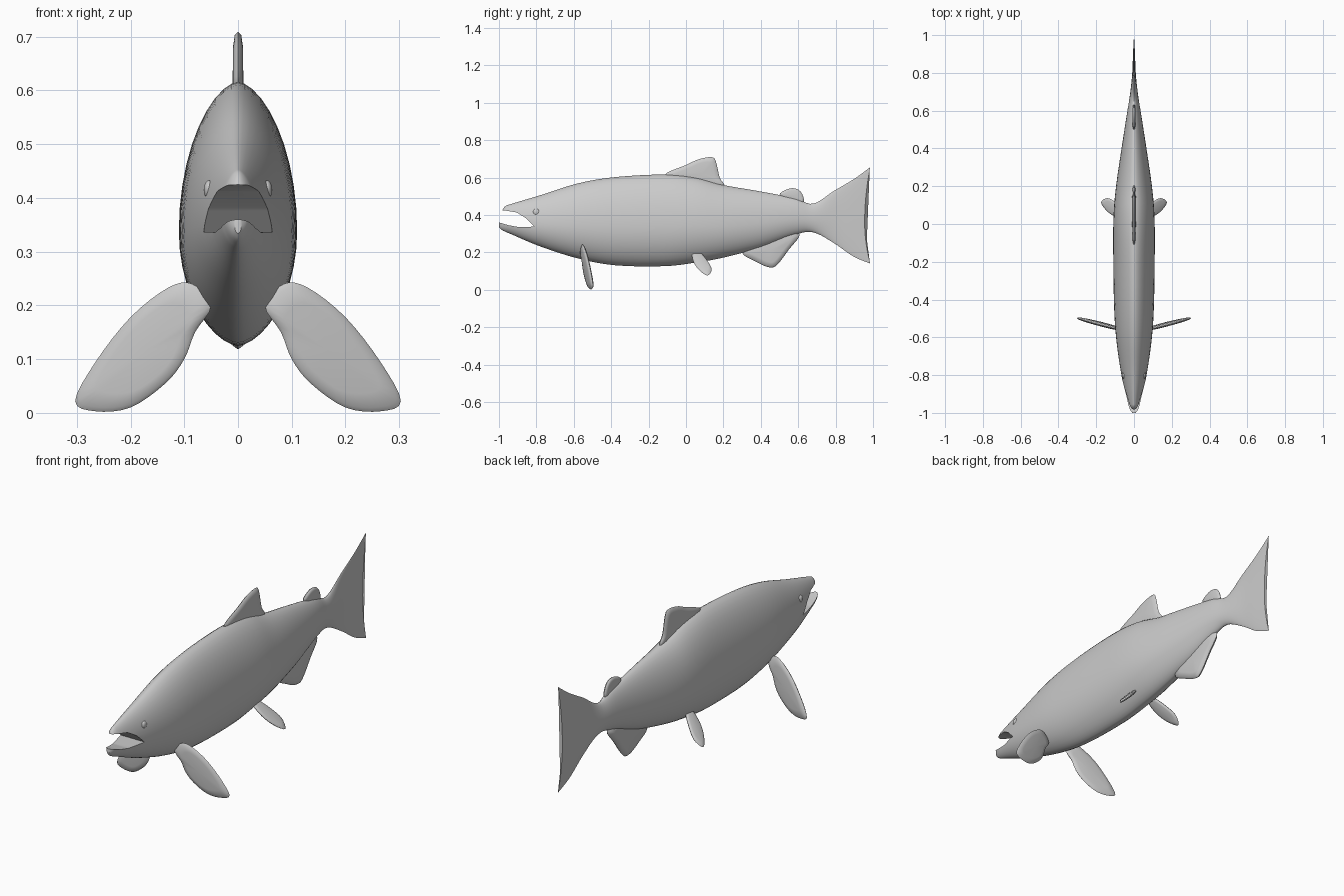
import bpy, bmesh, math
from mathutils import Vector

if "Cube" in bpy.data.objects:
    bpy.data.objects.remove(bpy.data.objects["Cube"])


def finish(name, bm):
    bmesh.ops.recalc_face_normals(bm, faces=bm.faces)
    mesh = bpy.data.meshes.new(name)
    bm.to_mesh(mesh)
    bm.free()
    ob = bpy.data.objects.new(name, mesh)
    bpy.context.collection.objects.link(ob)
    return ob


def smooth(ob, angle=40):
    bpy.ops.object.select_all(action='DESELECT')
    ob.select_set(True)
    bpy.context.view_layer.objects.active = ob
    bpy.ops.object.shade_smooth_by_angle(angle=math.radians(angle))


def spline(pts, steps, closed=False):
    # Catmull-Rom resampling of tuples of any length
    pts = [Vector(p) for p in pts]
    n, out = len(pts), []
    get = (lambda i: pts[i % n]) if closed else (lambda i: pts[min(max(i, 0), n - 1)])
    for i in range(n if closed else n - 1):
        a, b, c, d = (get(i + k) for k in (-1, 0, 1, 2))
        for s in range(steps):
            t = s / steps
            out.append(b + (c - a) * (t / 2) + (a * 2 - b * 5 + c * 4 - d) * (t * t / 2)
                       + (b * 3 - a - c * 3 + d) * (t ** 3 / 2))
    if not closed:
        out.append(pts[-1])
    return out


def prism(name, outline, half):
    bm = bmesh.new()
    f = bm.faces.new([bm.verts.new((-half, y, z)) for y, z in outline])
    r = bmesh.ops.extrude_face_region(bm, geom=[f])
    for v in r['geom']:
        if isinstance(v, bmesh.types.BMVert):
            v.co.x = half
    return finish(name, bm)


def fin(name, outline, place, normal, thick, mirror=False):
    # lens-shaped blade: sharp rim, inset faces on both sides
    pts = spline(outline, 4, closed=True)
    mid = sum(pts, Vector((0, 0))) / len(pts)
    bm = bmesh.new()
    rim = [bm.verts.new(place(*p)) for p in pts]
    n = len(rim)
    for side in (1, -1):
        prev = rim
        for k, h in ((0.93, 0.6), (0.7, 0.9)):
            off = Vector(normal).normalized() * thick * h * side
            ring = [bm.verts.new(Vector(place(*mid.lerp(p, k))) + off) for p in pts]
            for i in range(n):
                j = (i + 1) % n
                bm.faces.new((prev[i], prev[j], ring[j], ring[i]))
            prev = ring
        c = bm.verts.new(Vector(place(*mid)) + Vector(normal).normalized() * thick * side)
        for i in range(n):
            bm.faces.new((prev[i], prev[(i + 1) % n], c))
    ob = finish(name, bm)
    if mirror:
        ob.modifiers.new("mirror", 'MIRROR')
    smooth(ob, 50)
    return ob


# Body and tail: sections of y, top, bottom, half width, trailing bend
sections = [
    (-1.0, .362, .334, .006, 0), (-.988, .41, .322, .018, 0), (-.968, .445, .311, .028, 0),
    (-.93, .46, .295, .039, 0), (-.78, .505, .232, .070, 0), (-.58, .568, .168, .097, 0),
    (-.38, .602, .131, .107, 0), (-.12, .616, .126, .110, 0), (.05, .600, .145, .108, 0),
    (.2, .560, .172, .095, 0), (.4, .525, .225, .066, 0), (.58, .49, .293, .038, 0),
    (.68, .460, .307, .022, 0), (.79, .528, .25, .010, 0), (.88, .59, .178, .006, .015),
    (.955, .655, .140, .003, .03)]
bm = bmesh.new()
N, rings = 40, []
for y, top, bot, w, bend in spline(sections, 5):
    mid = (top + bot) / 2 - .07 * (top - bot)
    ring = []
    for i in range(N):
        a = math.tau * i / N
        v, s = math.cos(a), math.sin(a)
        x = math.copysign(w * abs(s) ** 1.2, s) if 0 < i != N // 2 else 0
        ring.append(bm.verts.new((x, y + bend * v * v,
                                  mid + v * (top - mid if v > 0 else mid - bot))))
    rings.append(ring)
for a, b in zip(rings, rings[1:]):
    for i in range(N):
        j = (i + 1) % N
        bm.faces.new((a[i], a[j], b[j], b[i]))
bm.faces.new(rings[0])
bm.faces.new(rings[-1])
body = finish("body", bm)

# Open mouth
cutter = prism("mouth_cutter", [(-1.1, .43), (-.97, .424), (-.905, .413), (-.855, .382),
                                (-.81, .337), (-.9, .336), (-.95, .345), (-1.0, .36),
                                (-1.1, .37)], .2)
cutter.hide_render = True
mod = body.modifiers.new("mouth", 'BOOLEAN')
mod.operation, mod.solver, mod.object = 'DIFFERENCE', 'EXACT', cutter
bpy.context.view_layer.objects.active = body
body.select_set(True)
bpy.ops.object.modifier_apply(modifier="mouth")
bpy.data.objects.remove(cutter)
smooth(body)

# Fins on the centre line
flat = lambda y, z: (0, y, z)
fin("dorsal_fin", [(-.115, .612), (0, .667), (.07, .698), (.137, .709), (.16, .685),
                   (.18, .6), (.205, .555), (.15, .52), (0, .56)], flat, (1, 0, 0), .010)
fin("adipose_fin", [(.5, .507), (.55, .54), (.595, .538), (.622, .51), (.628, .465),
                    (.57, .465)], flat, (1, 0, 0), .009)
fin("anal_fin", [(.3, .2), (.37, .152), (.44, .121), (.484, .13), (.55, .215),
                 (.607, .298), (.5, .32), (.38, .27)], flat, (1, 0, 0), .016)

# Paired fins
fin("pectoral_fins", [(.05, .2), (.085, .24), (.13, .233), (.2, .178), (.265, .095),
                      (.303, .022), (.265, .003), (.2, .01), (.135, .055), (.1, .1),
                      (.08, .15)],
    lambda x, z: (x, -.575 + .22 * x + .05 * (.24 - z), z), (-.22, 1, .05), .010, True)
fin("pelvic_fins", [(.035, .2), (.075, .2), (.112, .158), (.137, .11), (.115, .076),
                    (.07, .105), (.04, .15)],
    lambda y, z: (.25 - z, y, z), (1, 0, 1), .008, True)

# Eyes
for side, label in ((-1, "right"), (1, "left")):
    bpy.ops.mesh.primitive_uv_sphere_add(segments=20, ring_count=12, radius=.018,
                                         location=(side * .053, -.8, .415))
    eye = bpy.context.object
    eye.name = label + "_eye"
    eye.scale.x = .6
    smooth(eye)
